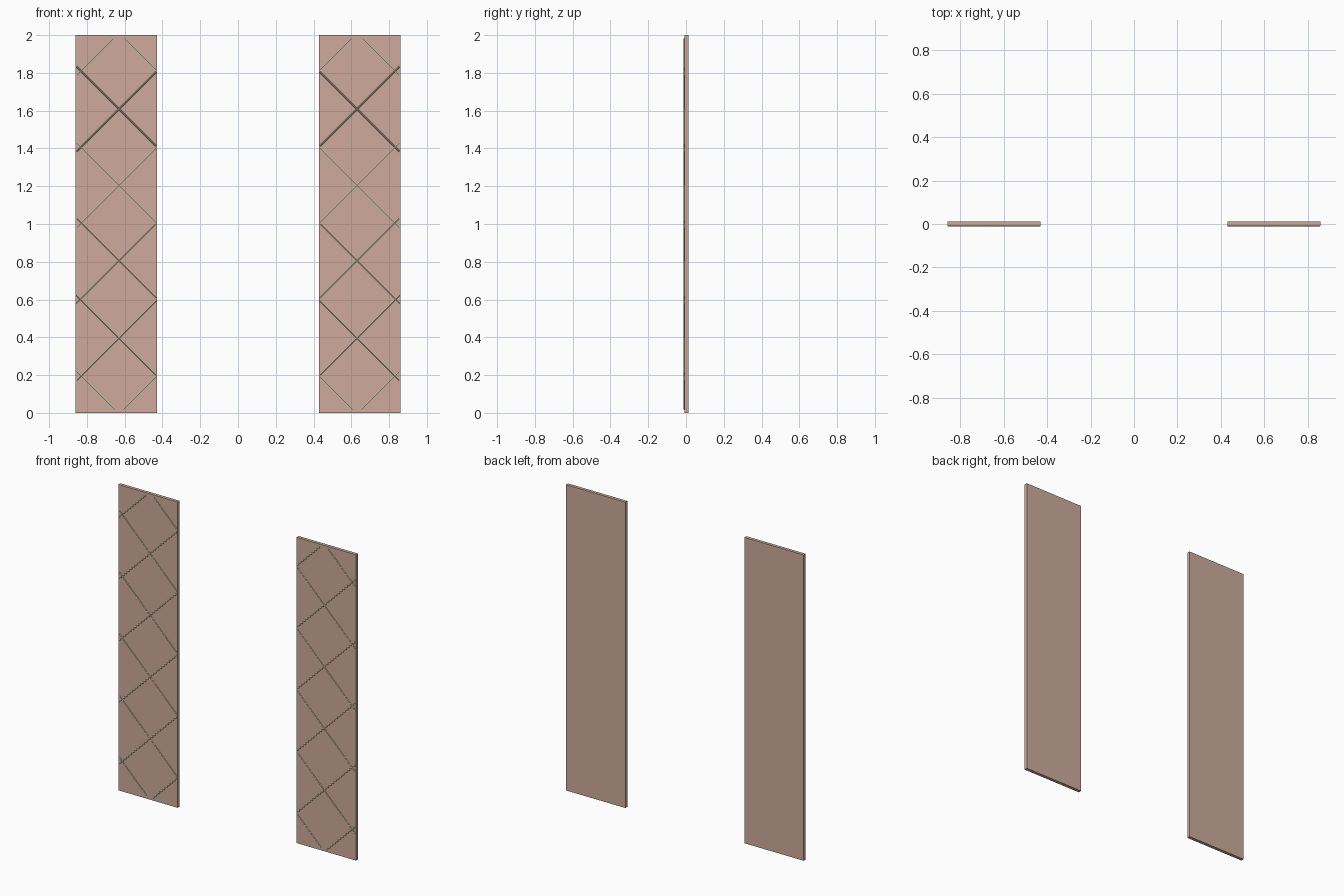
import bpy, bmesh
from mathutils import Vector, Matrix

if "Cube" in bpy.data.objects:
    bpy.data.objects.remove(bpy.data.objects["Cube"])

INNER, OUTER, HEIGHT = 0.43, 0.86, 2.0
FRONT, BACK = -0.009, 0.012
CROSS_X, CROSS_Z, STEP = 0.63, -0.005, 0.4035
ROD_R, ROD_Y = 0.0045, -0.0075
MARGIN = 0.018


def material(name, color):
    m = bpy.data.materials.new(name)
    m.diffuse_color = (*color, 1)
    m.use_nodes = True
    m.node_tree.nodes["Principled BSDF"].inputs["Base Color"].default_value = m.diffuse_color
    return m


def make_object(name, bm, mat):
    mesh = bpy.data.meshes.new(name)
    bm.to_mesh(mesh)
    bm.free()
    mesh.materials.append(mat)
    ob = bpy.data.objects.new(name, mesh)
    bpy.context.collection.objects.link(ob)
    return ob


def add_rod(bm, a, b):
    d = b - a
    rot = d.to_track_quat('Z', 'Y').to_matrix().to_4x4()
    bmesh.ops.create_cone(bm, cap_ends=True, segments=8, radius1=ROD_R, radius2=ROD_R,
                          depth=d.length, matrix=Matrix.Translation((a + b) / 2) @ rot)


wood = material("panel_pink", (0.62, 0.41, 0.33))
trim = material("trim_cream", (0.62, 0.60, 0.43))

for label, side in (("left", -1), ("right", 1)):
    # Flat tall panel
    bm = bmesh.new()
    size = Matrix.Diagonal((OUTER - INNER, BACK - FRONT, HEIGHT, 1))
    centre = Vector((side * (INNER + OUTER) / 2, (FRONT + BACK) / 2, HEIGHT / 2))
    bmesh.ops.create_cube(bm, size=1, matrix=Matrix.Translation(centre) @ size)
    make_object(label + "_panel", bm, wood)

    # Diagonal lattice rods half sunk in the front face, clipped to the panel
    bm = bmesh.new()
    for k in range(6):
        zc = CROSS_Z + k * STEP
        for slope in (-1, 1):
            limits = sorted(CROSS_X + slope * (z - zc) for z in (MARGIN, HEIGHT - MARGIN))
            x0 = max(INNER + 0.004, limits[0])
            x1 = min(OUTER - 0.006, limits[1])
            if x1 - x0 > 0.01:
                a, b = (Vector((side * x, ROD_Y, zc + slope * (x - CROSS_X))) for x in (x0, x1))
                add_rod(bm, a, b)
    make_object(label + "_lattice", bm, trim)
